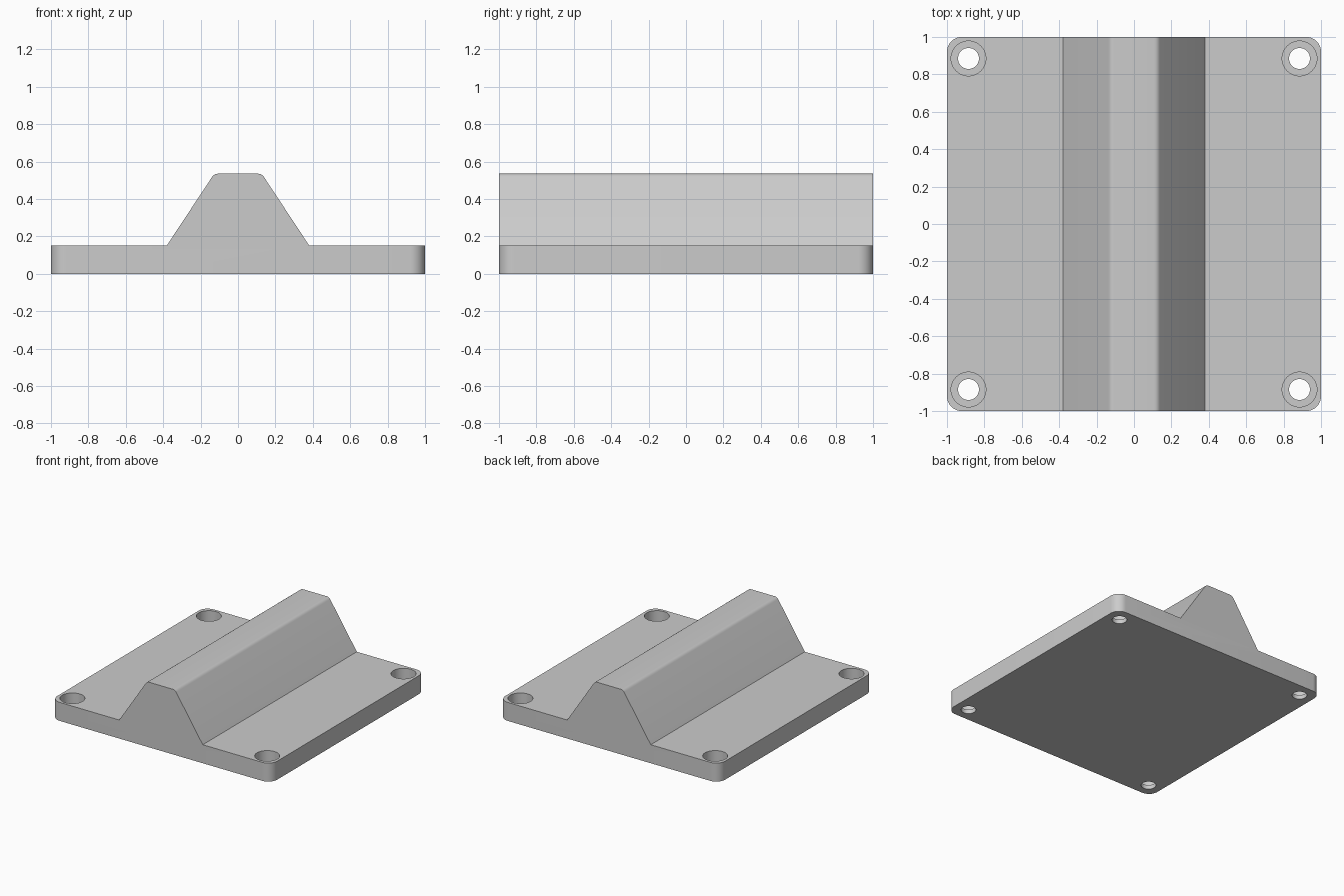
import bpy
import bmesh
from math import cos, sin, pi, radians
from mathutils import Vector

cube = bpy.data.objects.get("Cube")
if cube:
    bpy.data.objects.remove(cube, do_unlink=True)

PLATE_TOP, RIDGE_TOP = 0.152, 0.535
HOLE_POS, SHOULDER = 0.885, 0.035

grey = bpy.data.materials.new("plain grey")
grey.use_nodes = True
grey.diffuse_color = (0.6, 0.6, 0.6, 1)
grey.node_tree.nodes["Principled BSDF"].inputs["Base Color"].default_value = (0.6, 0.6, 0.6, 1)


def prism(name, outline, offset):
    """Extrude a closed outline of 3D points along offset."""
    bm = bmesh.new()
    face = bm.faces.new([bm.verts.new(p) for p in outline])
    extruded = bmesh.ops.extrude_face_region(bm, geom=[face])["geom"]
    moved = [g for g in extruded if isinstance(g, bmesh.types.BMVert)]
    bmesh.ops.translate(bm, verts=moved, vec=offset)
    bmesh.ops.recalc_face_normals(bm, faces=bm.faces)
    mesh = bpy.data.meshes.new(name)
    bm.to_mesh(mesh)
    bm.free()
    mesh.materials.append(grey)
    obj = bpy.data.objects.new(name, mesh)
    bpy.context.collection.objects.link(obj)
    return obj


def arc(x, y, z, radius, start, end, steps):
    angles = [start + (end - start) * i / steps for i in range(steps + 1)]
    return [(x + radius * cos(a), y + radius * sin(a), z) for a in angles]


def cut(target, tool, operation):
    """Apply a boolean and discard the helper."""
    tool.hide_render = True
    mod = target.modifiers.new("cut", "BOOLEAN")
    mod.operation, mod.object, mod.solver = operation, tool, "EXACT"
    bpy.context.view_layer.objects.active = target
    bpy.ops.object.modifier_apply(modifier=mod.name)
    bpy.data.objects.remove(tool, do_unlink=True)


# Plate and ridge as one cross-section, with softened ridge shoulders
foot, crest = Vector((0.38, PLATE_TOP)), Vector((0.127, RIDGE_TOP))
start = crest + (foot - crest).normalized() * 0.02
end = crest - Vector((0.02, 0))
shoulder = [start.lerp(crest, t).lerp(crest.lerp(end, t), t) for t in (0, 0.25, 0.5, 0.75, 1)]
half = [Vector((1.1, 0)), Vector((1.1, PLATE_TOP)), foot] + shoulder
section = [(p.x, -1.1, p.y) for p in half] + [(-p.x, -1.1, p.y) for p in reversed(half)]
body = prism("ridged_plate", section, (0, 2.2, 0))

# Rounded plate outline
corner = 0.08
outline = []
for i, (sx, sy) in enumerate([(1, 1), (-1, 1), (-1, -1), (1, -1)]):
    c = 1 - corner
    outline += arc(sx * c, sy * c, -0.1, corner, i * pi / 2, (i + 1) * pi / 2, 10)
cut(body, prism("outline_cutter", outline, (0, 0, 1)), "INTERSECT")

# Counterbored screw holes
for sx in (-1, 1):
    for sy in (-1, 1):
        for radius, bottom in ((0.093, SHOULDER), (0.056, -0.1)):
            ring = arc(sx * HOLE_POS, sy * HOLE_POS, bottom, radius, 0, 2 * pi, 48)[:-1]
            cut(body, prism("hole_cutter", ring, (0, 0, 0.4)), "DIFFERENCE")

# Smooth round walls, sharp edges elsewhere
bpy.ops.object.select_all(action="DESELECT")
body.select_set(True)
bpy.context.view_layer.objects.active = body
bpy.ops.object.shade_smooth_by_angle(angle=radians(25))
